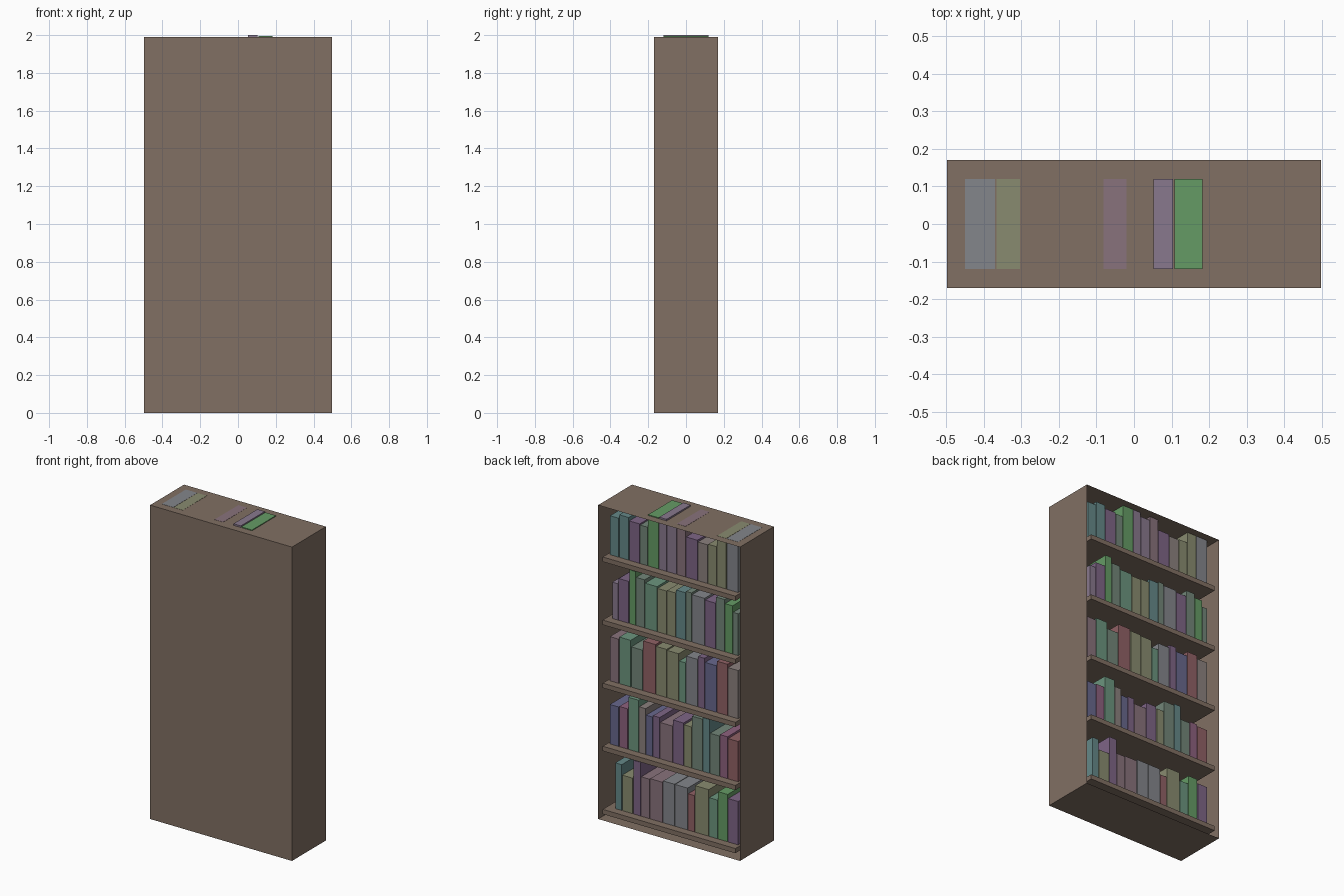
import bpy, bmesh

HALF_W, HALF_D, TOP = 0.4975, 0.17, 1.99
BOOK_D, GAP, ROW_END, PITCH = 0.12, 0.004, -0.45, 0.4
SHELF_HALF_W, SHELF_Z, SHELF_T = 0.465, 0.04, 0.03


def material(name, rgb):
    m = bpy.data.materials.new(name)
    m.diffuse_color = (*rgb, 1)
    return m


def box(name, lo, hi, mat, open_back=False):
    bm = bmesh.new()
    bmesh.ops.create_cube(bm, size=1)
    for v in bm.verts:
        v.co = [hi[i] if v.co[i] > 0 else lo[i] for i in range(3)]
    if open_back:
        bm.normal_update()
        faces = [f for f in bm.faces if f.normal.y > 0.9]
        bmesh.ops.delete(bm, geom=faces, context='FACES')
    me = bpy.data.meshes.new(name)
    bm.to_mesh(me)
    bm.free()
    me.materials.append(mat)
    ob = bpy.data.objects.new(name, me)
    bpy.context.collection.objects.link(ob)
    return ob


wood = material("wood", (0.22, 0.16, 0.125))

# Book cover colours, one letter each
covers = {k: material("cover_" + n, c) for k, n, c in [
    ("t", "teal", (0.13, 0.25, 0.25)), ("p", "purple", (0.21, 0.13, 0.24)),
    ("g", "green", (0.13, 0.33, 0.13)), ("s", "sage", (0.17, 0.24, 0.19)),
    ("j", "jade", (0.15, 0.30, 0.21)), ("o", "olive", (0.25, 0.26, 0.16)),
    ("m", "mauve", (0.25, 0.17, 0.20)), ("l", "lilac", (0.25, 0.19, 0.27)),
    ("w", "warm_grey", (0.26, 0.22, 0.21)), ("c", "cool_grey", (0.23, 0.24, 0.26)),
    ("r", "red", (0.28, 0.12, 0.13)), ("b", "blue", (0.14, 0.14, 0.27)),
    ("k", "pink", (0.27, 0.12, 0.21))]}

# Thin cabinet shell, open at +y
box("cabinet_shell", (-HALF_W, -HALF_D, 0), (HALF_W, HALF_D, TOP), wood, True)

# Rows from bottom to top: colours, right edge of each book, top height of each book
rows = [
    ("topmmccrojgp",
     [.412, .363, .286, .230, .167, .076, -.008, -.099, -.148, -.247, -.310, -.380],
     [.36, .295, .41, .32, .325, .335, .335, .30, .365, .315, .37, .345]),
    ("bkjwbpmpostskr",
     [.450, .384, .321, .244, .195, .146, .097, .006, -.071, -.127, -.204, -.253, -.323, -.379],
     [.72, .725, .80, .76, .72, .73, .70, .74, .73, .80, .81, .725, .735, .725]),
    ("mjsroojcpbrw",
     [.450, .384, .300, .216, .125, .048, -.036, -.085, -.169, -.218, -.302, -.379],
     [1.15, 1.165, 1.125, 1.185, 1.175, 1.17, 1.125, 1.17, 1.19, 1.165, 1.195, 1.175]),
    ("lpgsjootscpsgs",
     [.433, .388, .314, .265, .202, .115, .048, -.015, -.085, -.127, -.218, -.296, -.358, -.414],
     [1.50, 1.535, 1.61, 1.575, 1.555, 1.545, 1.55, 1.57, 1.58, 1.57, 1.56, 1.60, 1.575, 1.535]),
    ("ttpsgllmpwooc",
     [.448, .384, .314, .237, .182, .104, .048, -.020, -.085, -.168, -.240, -.303, -.370],
     [1.917, 1.94, 1.92, 1.914, 1.995, 2.0, 1.965, 1.991, 1.925, 1.915, 1.92, 1.991, 1.991]),
]

for i, (colours, edges, tops) in enumerate(rows):
    # Shelf board
    z = SHELF_Z + PITCH * i
    box(f"shelf_{i + 1}", (-SHELF_HALF_W, -HALF_D, z),
        (SHELF_HALF_W, HALF_D, z + SHELF_T), wood)
    # Books standing on the shelf
    ends = [e + GAP for e in edges[1:]] + [ROW_END]
    for j, (c, hi, lo, top) in enumerate(zip(colours, edges, ends, tops)):
        box(f"book_{i + 1}_{j + 1}", (lo, -BOOK_D, z + SHELF_T),
            (hi, BOOK_D, top), covers[c])
